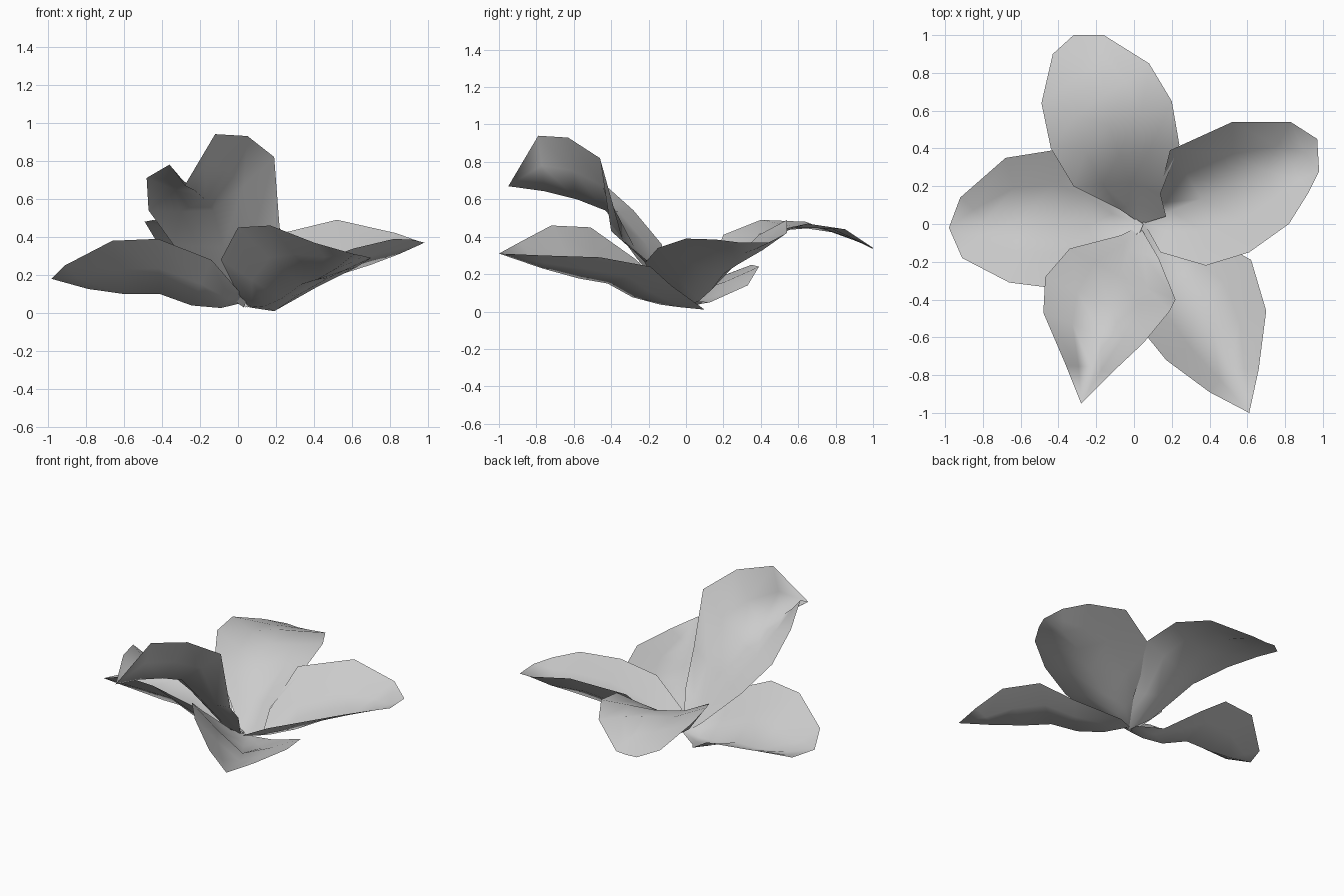
import bpy
import bmesh
from mathutils import Vector

cube = bpy.data.objects.get("Cube")
if cube:
    bpy.data.objects.remove(cube, do_unlink=True)

# Single pale grey petal colour
grey = bpy.data.materials.new("pale_grey")
grey.use_nodes = True
colour = (.6, .6, .6, 1)
grey.diffuse_color = colour
grey.node_tree.nodes["Principled BSDF"].inputs["Base Color"].default_value = colour


def resample(points, count):
    """Spread count points evenly along a short polyline."""
    result = []
    for i in range(count):
        position = i * (len(points) - 1) / (count - 1)
        k = min(int(position), len(points) - 2)
        result.append(points[k].lerp(points[k + 1], position - k))
    return result


def petal(name, base, tip, first_edge, rib, second_edge, segments=4):
    """Loft a folded sheet across two edge rails and a middle rib."""
    base, tip = Vector(base), Vector(tip)
    first, middle, second = (
        [base] + [Vector(p) for p in rail] + [tip]
        for rail in (first_edge, rib, second_edge))
    middle = resample(middle, len(first))

    bm = bmesh.new()
    rows = []
    for a, m, b in zip(first, middle, second):
        row = []
        for j in range(segments + 1):
            s = 2 * j / segments - 1
            # Softened V cross-section through both edges and the rib
            point = m + (b - a) * (s / 2) + ((a + b) / 2 - m) * abs(s) ** 1.15
            row.append(bm.verts.new(point))
        rows.append(row)
    for low, high in zip(rows, rows[1:]):
        for j in range(segments):
            bm.faces.new((low[j], low[j + 1], high[j + 1], high[j]))
    bmesh.ops.remove_doubles(bm, verts=bm.verts, dist=.0005)
    bmesh.ops.recalc_face_normals(bm, faces=bm.faces)
    # The cup opens upward
    bm.normal_update()
    if sum(f.normal.z * f.calc_area() for f in bm.faces) < 0:
        bmesh.ops.reverse_faces(bm, faces=bm.faces)

    mesh = bpy.data.meshes.new(name)
    bm.to_mesh(mesh)
    bm.free()
    mesh.materials.append(grey)
    for face in mesh.polygons:
        face.use_smooth = True
    obj = bpy.data.objects.new(name, mesh)
    bpy.context.collection.objects.link(obj)
    return obj


# Raised front petal with a strongly folded tip
petal("front_petal", base=(.03, -.01, .03), tip=(-.28, -.95, .67),
      first_edge=[(-.07, -.06, .1), (-.34, -.13, .36), (-.47, -.28, .54),
                  (-.48, -.47, .71), (-.36, -.75, .78)],
      rib=[(-.05, -.2, .25), (-.13, -.43, .54), (-.2, -.66, .63)],
      second_edge=[(.13, -.18, .25), (.22, -.4, .43), (.19, -.46, .82),
                   (.05, -.63, .93), (-.12, -.79, .94)])

# Low pointed petal beside it
petal("front_left_petal", base=(.06, .03, .03), tip=(.61, -1, .31),
      first_edge=[(.19, .1, .01), (.42, -.08, .14), (.62, -.19, .24),
                  (.7, -.46, .29), (.66, -.77, .3)],
      rib=[(.18, -.22, .04), (.33, -.42, .15), (.46, -.65, .19)],
      second_edge=[(0, -.08, .1), (-.09, -.27, .28), (0, -.51, .45),
                   (.17, -.72, .46), (.4, -.89, .37)])

# Broad petal on the model's left
petal("left_petal", base=(.05, .01, .03), tip=(.98, .28, .37),
      first_edge=[(.13, .15, .17), (.19, .39, .41), (.52, .54, .49),
                  (.83, .54, .42), (.97, .45, .37)],
      rib=[(.27, .1, .07), (.53, .2, .2), (.78, .32, .28)],
      second_edge=[(.14, -.15, .12), (.38, -.22, .26), (.61, -.15, .34),
                   (.82, 0, .39), (.92, .16, .385)])

# Back petal, nearly flat, with a drooping tip
petal("back_petal", base=(.04, 0, .03), tip=(-.24, 1, .335),
      first_edge=[(-.08, .08, .12), (-.32, .2, .41), (-.44, .4, .49),
                  (-.49, .64, .48), (-.43, .9, .38), (-.32, 1, .34)],
      rib=[(0, .18, .17), (-.11, .44, .42), (-.17, .72, .47)],
      second_edge=[(.17, .04, .08), (.14, .16, .2), (.24, .42, .42),
                   (.2, .65, .47), (.08, .85, .44), (-.16, 1, .34)])

# Low petal on the model's right, tilted toward the back
petal("right_petal", base=(.05, 0, .06), tip=(-.98, -.02, .18),
      first_edge=[(-.14, .13, .05), (-.28, .33, .14), (-.43, .39, .24),
                  (-.68, .35, .25), (-.92, .14, .17)],
      rib=[(-.16, -.03, .01), (-.41, .03, .1), (-.69, .03, .1)],
      second_edge=[(0, -.12, .12), (-.14, -.26, .28), (-.42, -.34, .39),
                   (-.66, -.31, .38), (-.91, -.18, .25)])
